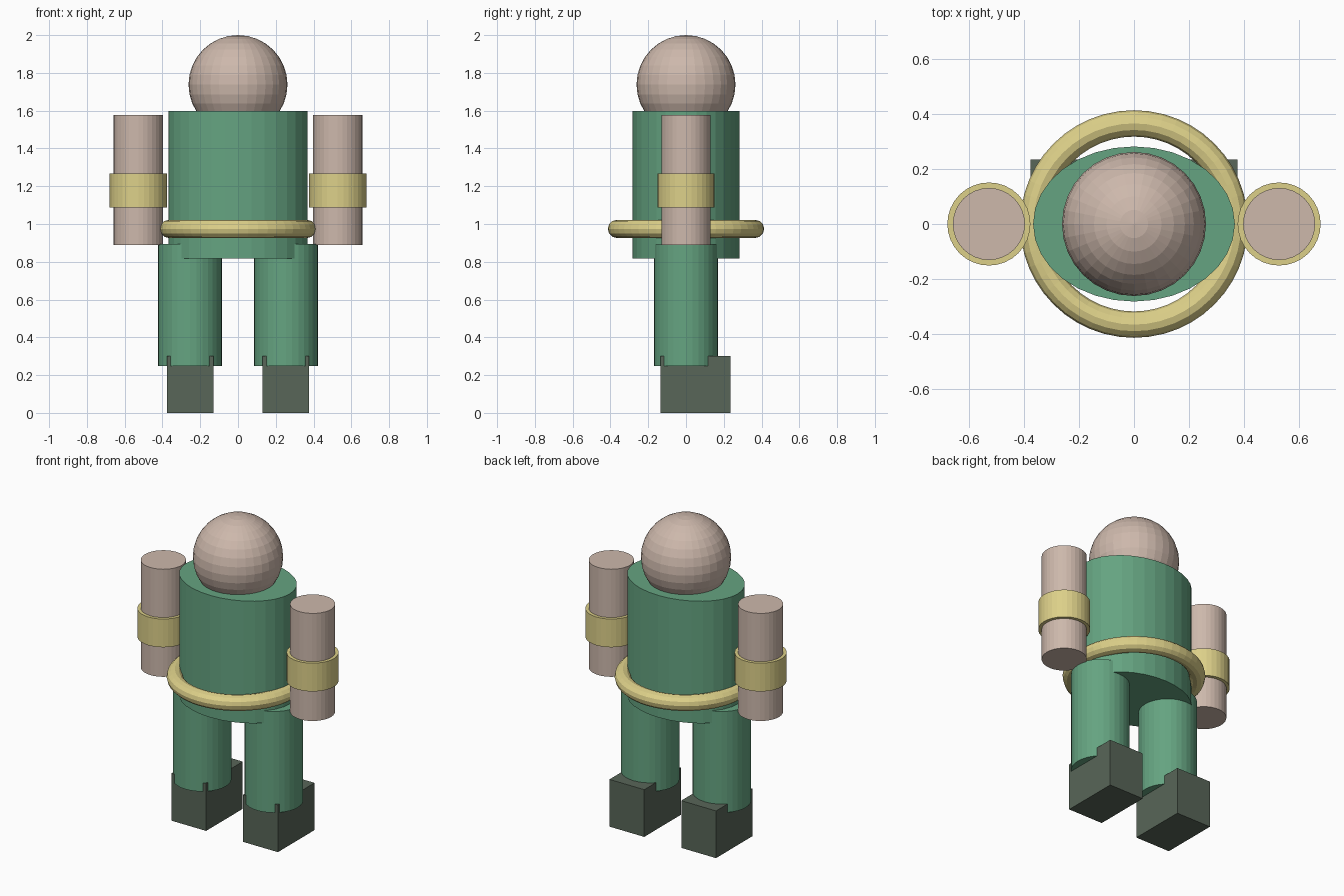
import bpy

if "Cube" in bpy.data.objects:
    bpy.data.objects.remove(bpy.data.objects["Cube"])


def material(name, rgb):
    m = bpy.data.materials.new(name)
    m.diffuse_color = (*rgb, 1)
    m.use_nodes = True
    m.node_tree.nodes["Principled BSDF"].inputs["Base Color"].default_value = m.diffuse_color
    return m


GREEN = material("green_cloth", (0.13, 0.37, 0.22))
SKIN = material("skin", (0.61, 0.48, 0.41))
GOLD = material("gold", (0.72, 0.63, 0.25))
DARK = material("dark_boot", (0.098, 0.133, 0.098))


def finish(name, mat):
    ob = bpy.context.object
    ob.name = name
    ob.data.materials.append(mat)
    return ob


def cylinder(name, x, rx, ry, z0, z1, mat):
    bpy.ops.mesh.primitive_cylinder_add(vertices=32, radius=1, depth=z1 - z0,
                                        location=(x, 0, (z0 + z1) / 2))
    bpy.context.object.scale = (rx, ry, 1)
    bpy.ops.object.transform_apply(location=False, rotation=False, scale=True)
    return finish(name, mat)


# Head
bpy.ops.mesh.primitive_uv_sphere_add(segments=32, ring_count=16, radius=0.262,
                                     location=(0, 0, 1.738))
finish("head", SKIN)

# Oval torso
cylinder("torso", 0, 0.367, 0.282, 0.817, 1.598, GREEN)

# Round belt ring
bpy.ops.mesh.primitive_torus_add(major_segments=48, minor_segments=12,
                                 major_radius=0.366, minor_radius=0.048,
                                 location=(0, 0, 0.974))
finish("belt", GOLD)

for side, s in (("left", 1), ("right", -1)):
    # Arm with cuff band
    cylinder(f"{side}_arm", s * 0.528, 0.131, 0.131, 0.889, 1.577, SKIN)
    cylinder(f"{side}_cuff", s * 0.528, 0.151, 0.151, 1.087, 1.268, GOLD)
    # Leg
    cylinder(f"{side}_leg", s * 0.254, 0.17, 0.17, 0.247, 0.894, GREEN)
    # Boot
    bpy.ops.mesh.primitive_cube_add(size=1, location=(s * 0.254, 0.05, 0.151))
    bpy.context.object.scale = (0.246, 0.37, 0.302)
    bpy.ops.object.transform_apply(location=False, rotation=False, scale=True)
    finish(f"{side}_boot", DARK)
